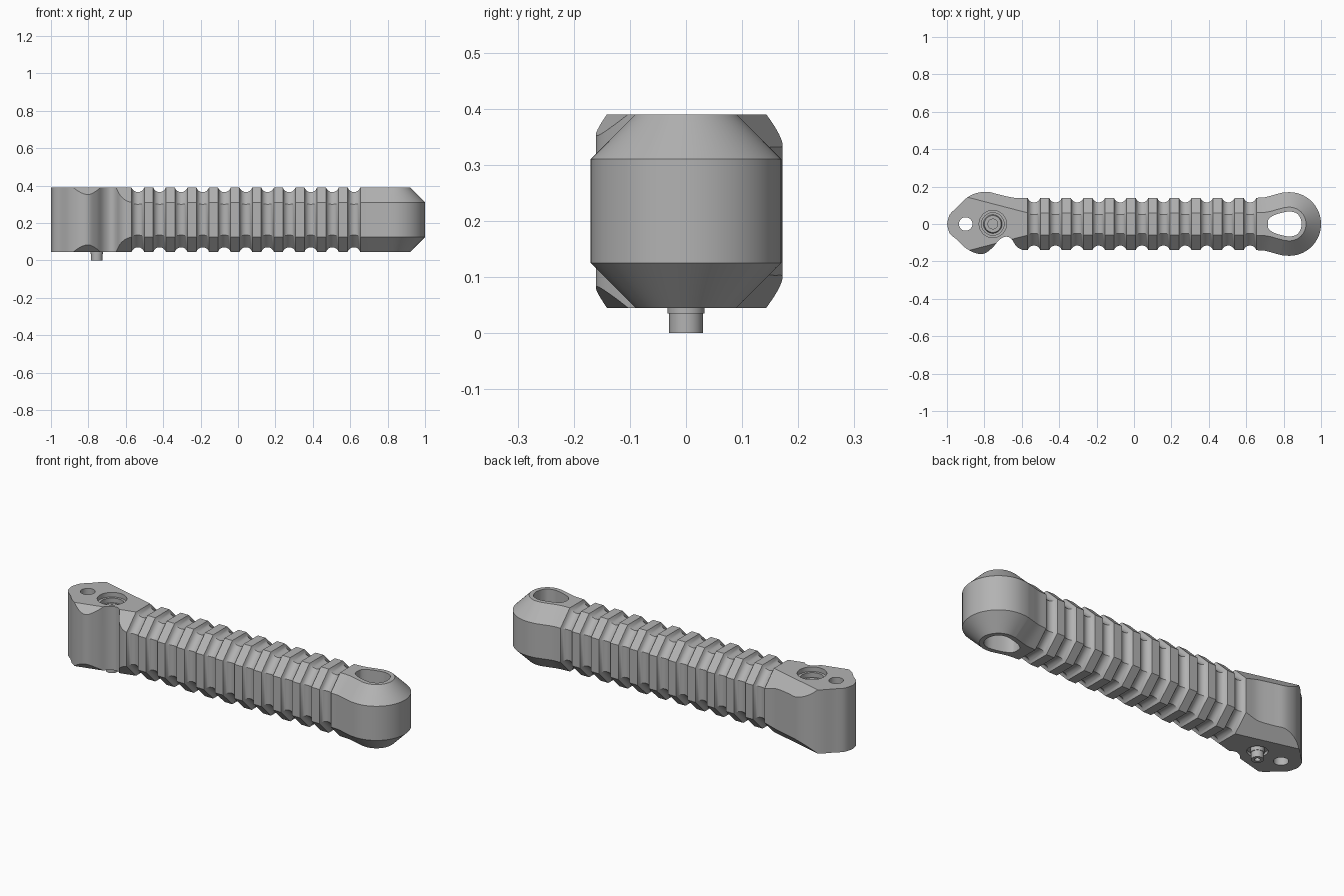
import bpy, bmesh, math
from mathutils import Vector

cube = bpy.data.objects.get("Cube")
if cube:
    bpy.data.objects.remove(cube, do_unlink=True)

BOTTOM, TOP, CHAMFER, HALF = 0.045, 0.39, 0.08, 0.14
NECK, HEAD_END = 0.655, -0.57

metal = bpy.data.materials.new("grey metal")
metal.use_nodes = True
metal.diffuse_color = (0.45, 0.45, 0.45, 1)
metal.node_tree.nodes["Principled BSDF"].inputs["Base Color"].default_value = (0.45, 0.45, 0.45, 1)


def loft(name, rings):
    """Solid through a list of closed rings with equal point counts."""
    bm = bmesh.new()
    loops = [[bm.verts.new(p) for p in ring] for ring in rings]
    for a, b in zip(loops, loops[1:]):
        for i in range(len(a)):
            j = (i + 1) % len(a)
            bm.faces.new((a[i], a[j], b[j], b[i]))
    bm.faces.new(loops[0][::-1])
    bm.faces.new(loops[-1])
    bmesh.ops.recalc_face_normals(bm, faces=bm.faces)
    mesh = bpy.data.meshes.new(name)
    bm.to_mesh(mesh)
    bm.free()
    obj = bpy.data.objects.new(name, mesh)
    bpy.context.collection.objects.link(obj)
    mesh.materials.append(metal)
    return obj


def select(obj):
    bpy.ops.object.select_all(action='DESELECT')
    obj.select_set(True)
    bpy.context.view_layer.objects.active = obj


def cut(obj, cutter, operation='DIFFERENCE'):
    mod = obj.modifiers.new("cut", 'BOOLEAN')
    mod.object, mod.operation, mod.solver = cutter, operation, 'EXACT'
    select(obj)
    bpy.ops.object.modifier_apply(modifier=mod.name)
    bpy.data.objects.remove(cutter, do_unlink=True)


def smooth(obj):
    select(obj)
    bpy.ops.object.shade_smooth_by_angle(angle=math.radians(30))


def curve(points, steps=5):
    """Catmull-Rom curve through the points."""
    pts = [Vector(p) for p in points]
    ext = [2 * pts[0] - pts[1]] + pts + [2 * pts[-1] - pts[-2]]
    out = []
    for a, b, c, d in zip(ext, ext[1:], ext[2:], ext[3:]):
        for k in range(steps):
            t = k / steps
            out.append(0.5 * (2 * b + (c - a) * t + (2 * a - 5 * b + 4 * c - d) * t * t
                              + (3 * b - a - 3 * c + d) * t ** 3))
    return out + [pts[-1]]


def octagon(x, inset=0.0, widen=0.0):
    """Chamfered section across the handle."""
    h = HALF + widen - inset
    zc, zh = (TOP + BOTTOM) / 2, (TOP - BOTTOM) / 2 - inset
    c = CHAMFER - inset * (2 - math.sqrt(2))
    quarter = [(h, zh - c), (h - c, zh)]
    ring = quarter + [(-y, z) for y, z in quarter[::-1]]
    ring += [(-y, -z) for y, z in ring]
    return [(x, y, zc + z) for y, z in ring]


def flat(points, z):
    return [(p[0], p[1], z) for p in points]


def circle(x, r, n=40):
    return [(x + r * math.cos(2 * math.pi * i / n), r * math.sin(2 * math.pi * i / n)) for i in range(n)]


def lathe(name, x, profile):
    return loft(name, [flat(circle(x, r), z) for r, z in profile])


# Ribbed grip with rounded ring grooves
rings = [octagon(HEAD_END)]
for g in range(11):
    centre, half, depth, steps = -0.535 + g * 0.1155, 0.034, 0.025, 8
    radius = (half ** 2 + depth ** 2) / (2 * depth)
    sweep = math.asin(half / radius)
    for k in range(steps + 1):
        a = sweep * (2 * k / steps - 1)
        rings.append(octagon(centre + radius * math.sin(a),
                             max(0, radius * math.cos(a) - radius + depth)))
rings.append(octagon(NECK))
smooth(loft("ribbed_grip", rings))

# Rounded end with chamfered rims
side = curve([(NECK, HALF), (0.70, 0.143), (0.745, 0.155), (0.79, 0.167)])
side += [Vector((0.83 + 0.17 * math.cos(a), 0.17 * math.sin(a)))
         for a in (math.radians(95 - 5 * i) for i in range(20))]
outline = side + [Vector((p.x, -p.y)) for p in side[-2::-1]]
inner = []
for i, p in enumerate(outline):
    if i in (0, len(outline) - 1):
        normal = Vector((0, math.copysign(1, p.y)))
    else:
        t = (outline[i + 1] - outline[i - 1]).normalized()
        normal = Vector((-t.y, t.x))
    inner.append(p - normal * CHAMFER)
end = loft("rounded_end", [flat(inner, BOTTOM), flat(outline, BOTTOM + CHAMFER),
                           flat(outline, TOP - CHAMFER), flat(inner, TOP)])

# Tapered cord slot
half_slot = curve([(0.715, 0), (0.72, 0.025), (0.745, 0.045), (0.79, 0.06), (0.835, 0.067),
                   (0.872, 0.055), (0.89, 0.03), (0.897, 0)])
slot = half_slot + [Vector((p.x, -p.y)) for p in half_slot[-2:0:-1]]
cut(end, loft("slot_cutter", [flat(slot, -0.1), flat(slot, 0.6)]))
smooth(end)

# Mounting head: lobed outline trimmed by a flaring chamfered section
back = curve([(-1, 0), (-0.985, 0.05), (-0.945, 0.09), (-0.90, 0.135), (-0.85, 0.163),
              (-0.785, 0.172), (-0.72, 0.157), (-0.64, 0.14), (HEAD_END, HALF)])
front = curve([(-1, 0), (-0.985, -0.05), (-0.945, -0.085), (-0.905, -0.125), (-0.85, -0.155),
               (-0.80, -0.158), (-0.755, -0.125), (-0.72, -0.085), (-0.685, -0.068),
               (-0.655, -0.08), (-0.63, -0.118), (-0.60, -0.137), (HEAD_END, -HALF)])
lobes = back + front[:0:-1]
head = loft("mounting_head", [flat(lobes, 0), flat(lobes, 0.5)])
cut(head, loft("section_cutter", [octagon(-1.07, widen=0.13), octagon(HEAD_END)]), 'INTERSECT')

# Pin hole, and stepped screw bore open at both faces
cut(head, lathe("pin_hole_cutter", -0.9, [(0.036, -0.1), (0.036, 0.6)]))
SCREW = -0.755
cut(head, lathe("bore_cutter", SCREW, [(0.05, -0.1), (0.05, 0.09), (0.05, 0.34),
                                       (0.06, 0.34), (0.06, 0.365), (0.073, 0.365), (0.073, 0.6)]))
smooth(head)

# Screw with a socket in its head and a hollow stud below
screw = lathe("screw", SCREW, [(0.03, 0), (0.03, 0.035), (0.033, 0.035), (0.033, 0.06),
                               (0.051, 0.06), (0.051, 0.33), (0.045, 0.345)])
cut(screw, lathe("socket_cutter", SCREW, [(0.026, 0.29), (0.026, 0.5)]))
cut(screw, lathe("stud_cutter", SCREW, [(0.014, -0.1), (0.014, 0.03)]))
smooth(screw)
